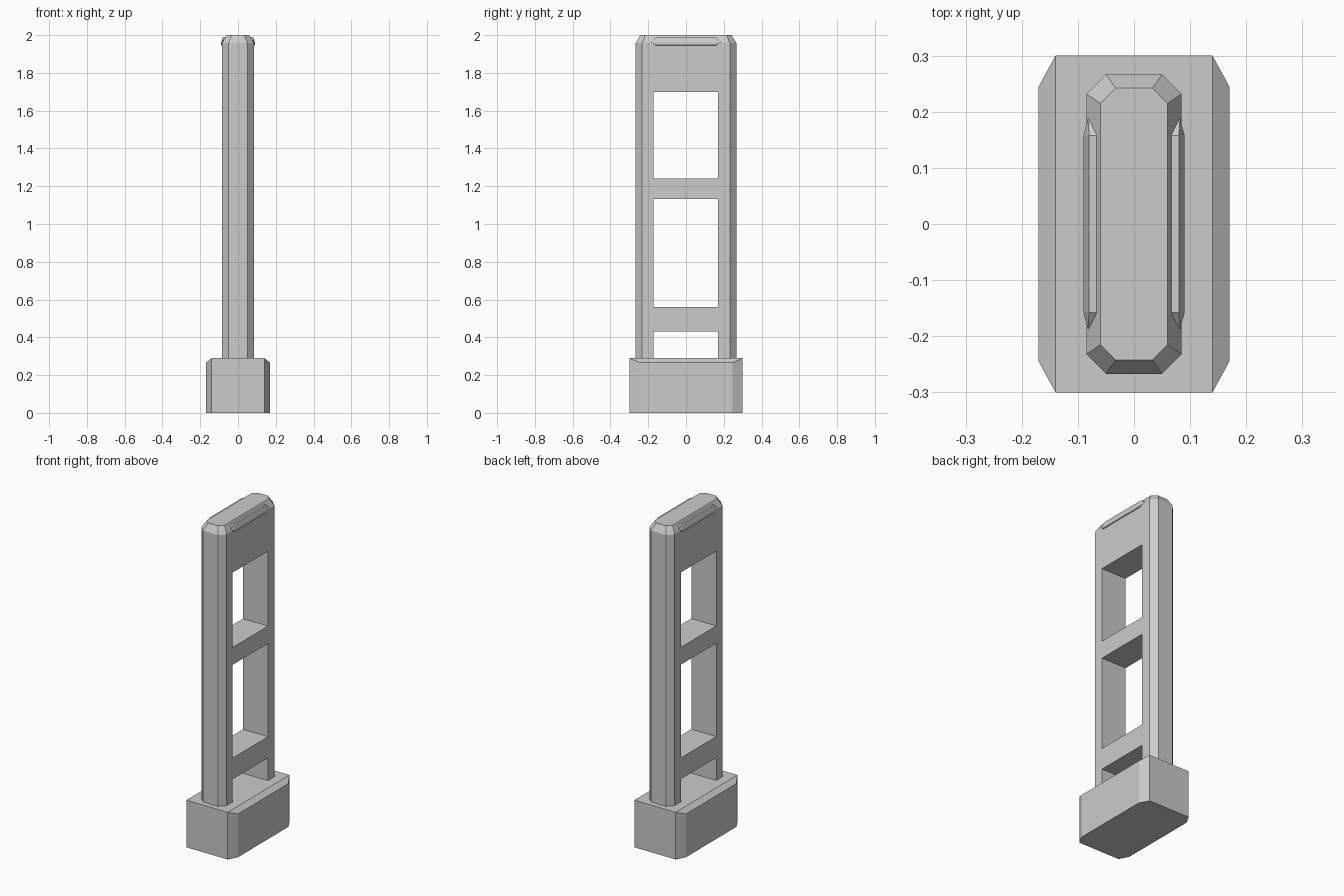
import bpy, bmesh

if "Cube" in bpy.data.objects:
    bpy.data.objects.remove(bpy.data.objects["Cube"])


def finish(bm, name):
    bmesh.ops.recalc_face_normals(bm, faces=bm.faces)
    me = bpy.data.meshes.new(name)
    bm.to_mesh(me)
    bm.free()
    ob = bpy.data.objects.new(name, me)
    bpy.context.collection.objects.link(ob)
    return ob


def hull(name, points):
    """Convex solid from its corner points, flat regions merged."""
    bm = bmesh.new()
    for p in points:
        bm.verts.new(p)
    bmesh.ops.convex_hull(bm, input=bm.verts)
    bmesh.ops.dissolve_limit(bm, angle_limit=0.01, verts=bm.verts, edges=bm.edges)
    return finish(bm, name)


def octagon(x, y, cx, cy, z):
    """Chamfered rectangle: (x, cy) and (cx, y) mirrored into all quadrants."""
    return [(sx * a, sy * b, z) for a, b in ((x, cy), (cx, y))
            for sx in (-1, 1) for sy in (-1, 1)]


# Base block: chamfered corners and sloped long top edges
mirror4 = [(sx, sy) for sx in (-1, 1) for sy in (-1, 1)]
hull("base", octagon(0.17, 0.30, 0.14, 0.245, 0)
     + [(sx * 0.14, sy * 0.30, 0.29) for sx, sy in mirror4]
     + [(sx * 0.17, sy * 0.245, 0.266) for sx, sy in mirror4])

# Upright frame with chamfered top
frame = hull("frame", octagon(0.085, 0.267, 0.05, 0.232, 0.285)
             + octagon(0.085, 0.267, 0.05, 0.232, 1.957)
             + octagon(0.06, 0.242, 0.033, 0.215, 2.0))

# Three window openings cut through the frame
for z0, z1 in ((0.2, 0.43), (0.56, 1.133), (1.24, 1.70)):
    cutter = hull("window_cutter", [(x, y, z) for x in (-0.3, 0.3)
                                    for y in (-0.173, 0.17) for z in (z0, z1)])
    cutter.hide_render = True
    mod = frame.modifiers.new("window", 'BOOLEAN')
    mod.operation = 'DIFFERENCE'
    mod.solver = 'EXACT'
    mod.object = cutter
    bpy.context.view_layer.objects.active = frame
    bpy.ops.object.modifier_apply(modifier=mod.name)
    bpy.data.objects.remove(cutter)

# Snap ridges along both sides of the top
section = [(0.064, 1.989), (0.08, 1.989), (0.09, 1.96), (0.09, 1.947), (0.08, 1.942)]
for side, label in ((-1, "left"), (1, "right")):
    pts = [(side * x, sy * 0.158, z) for x, z in section for sy in (-1, 1)]
    pts += [(side * 0.082, sy * 0.188, 1.965) for sy in (-1, 1)]
    hull(label + "_snap_ridge", pts)
